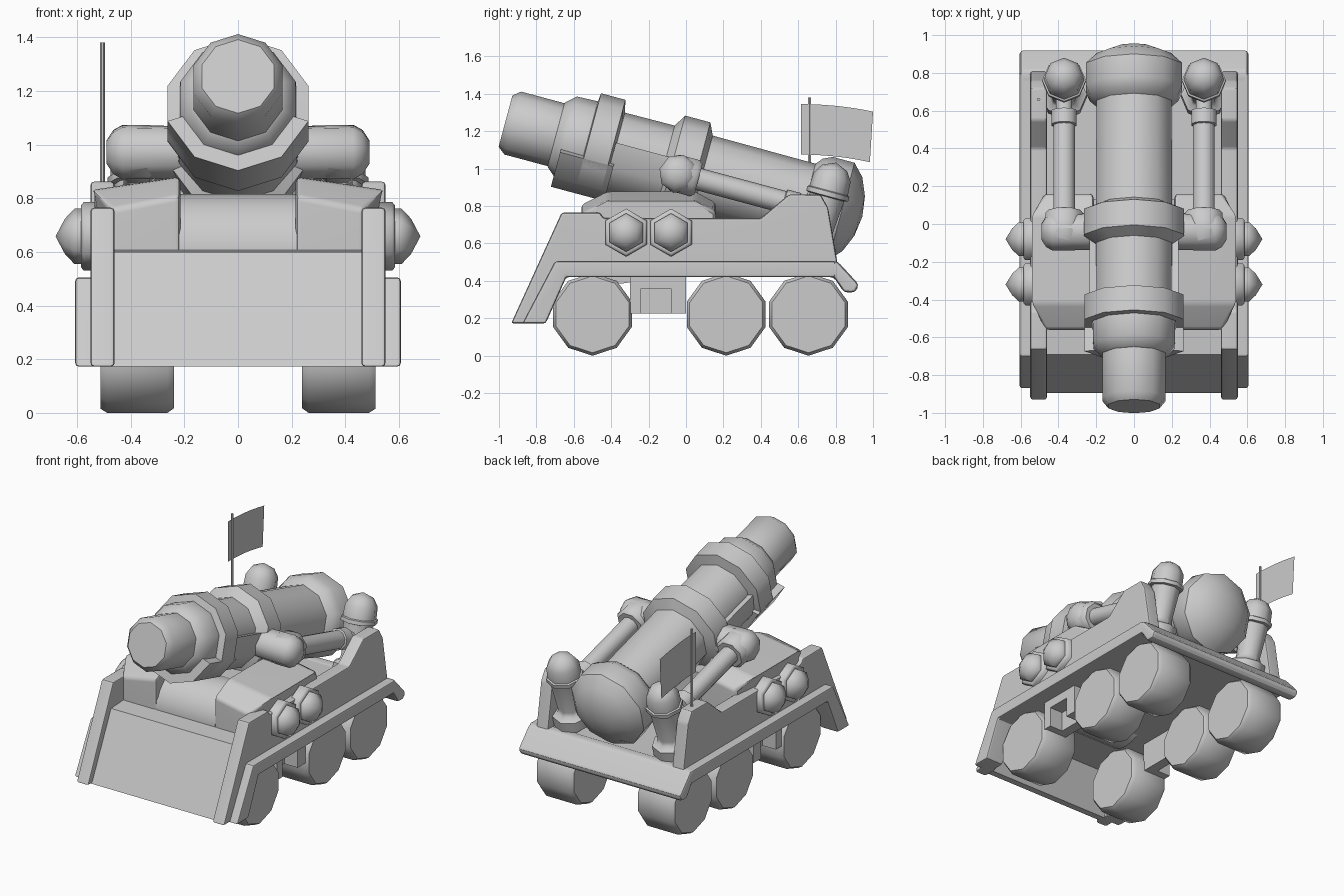
import bpy, bmesh, math
from mathutils import Vector

if "Cube" in bpy.data.objects:
    bpy.data.objects.remove(bpy.data.objects["Cube"])

grey = bpy.data.materials.new("armour grey")
grey.diffuse_color = (0.6, 0.6, 0.6, 1)
grey.use_nodes = True
grey.node_tree.nodes["Principled BSDF"].inputs["Base Color"].default_value = grey.diffuse_color


def finish(name, bm, angle=30):
    bmesh.ops.remove_doubles(bm, verts=bm.verts, dist=1e-5)
    bmesh.ops.recalc_face_normals(bm, faces=bm.faces)
    me = bpy.data.meshes.new(name)
    bm.to_mesh(me)
    bm.free()
    ob = bpy.data.objects.new(name, me)
    bpy.context.collection.objects.link(ob)
    me.materials.append(grey)
    bpy.ops.object.select_all(action='DESELECT')
    ob.select_set(True)
    bpy.context.view_layer.objects.active = ob
    bpy.ops.object.shade_smooth_by_angle(angle=math.radians(angle))
    return ob


def prism(name, pts, x0, x1, bevel=0.0, edit=None):
    """Extrude a (y, z) outline from x0 to x1."""
    bm = bmesh.new()
    a = [bm.verts.new((x0, y, z)) for y, z in pts]
    b = [bm.verts.new((x1, y, z)) for y, z in pts]
    bm.faces.new(a)
    bm.faces.new(b[::-1])
    n = len(pts)
    for i in range(n):
        j = (i + 1) % n
        bm.faces.new((a[i], b[i], b[j], a[j]))
    if edit:
        for v in bm.verts:
            edit(v.co)
    if bevel:
        bmesh.ops.recalc_face_normals(bm, faces=bm.faces)
        edges = [e for e in bm.edges if e.calc_face_angle(0) > 0.3]
        bmesh.ops.bevel(bm, geom=edges, offset=bevel, segments=2, profile=0.5,
                        affect='EDGES', clamp_overlap=True)
    ob = finish(name, bm)
    if bevel:
        ob.modifiers.new("clean_shading", 'WEIGHTED_NORMAL').keep_sharp = True
    return ob


def box(name, lo, hi, bevel=0.0):
    return prism(name, [(lo[1], lo[2]), (hi[1], lo[2]), (hi[1], hi[2]), (lo[1], hi[2])],
                 lo[0], hi[0], bevel)


def lathe(name, profile, origin, axis, up, sides=10, angle=40, start=0.0, sweep=360.0):
    """Revolve (distance, radius) points about an axis; profile ends should have radius 0."""
    bm = bmesh.new()
    o, ax, up = Vector(origin), Vector(axis).normalized(), Vector(up).normalized()
    side = ax.cross(up)
    full = sweep >= 360
    rings = []
    for k in range(sides if full else sides + 1):
        t = math.radians(start + sweep * k / sides)
        d = up * math.cos(t) + side * math.sin(t)
        rings.append([bm.verts.new(o + ax * s + d * r) for s, r in profile])
    for k in range(sides):
        a, b = rings[k], rings[(k + 1) % len(rings)]
        for i in range(len(profile) - 1):
            bm.faces.new((a[i], a[i + 1], b[i + 1], b[i]))
    if not full:
        bm.faces.new(rings[0])
        bm.faces.new(rings[-1][::-1])
    bmesh.ops.remove_doubles(bm, verts=bm.verts, dist=1e-5)
    bmesh.ops.dissolve_degenerate(bm, edges=bm.edges, dist=1e-5)
    return finish(name, bm, angle)


# Mortar barrel, tilted up towards the front
T = math.radians(15)
AX = Vector((0, math.cos(T), -math.sin(T)))
UP = Vector((0, math.sin(T), math.cos(T)))
MUZZLE = (0, -0.965, 1.254)
lathe("barrel", [(0, 0), (0, .142), (.04, .174), (.28, .174), (.285, .182), (.335, .226),
                 (.45, .23), (.455, .276), (.59, .276), (.605, .209), (.88, .211),
                 (.92, .277), (1.06, .277), (1.09, .212), (1.66, .209), (1.69, .245),
                 (1.74, .268), (1.86, .268), (1.92, .205), (1.96, .11), (1.975, 0)],
      MUZZLE, AX, UP, angle=42)
lathe("front_cradle", [(.325, 0), (.325, .276), (.62, .276), (.62, 0)], MUZZLE, AX, UP,
      sides=4, start=108, sweep=144)
lathe("rear_cradle", [(.6, 0), (.6, .24), (.92, .24), (.92, 0)], MUZZLE, AX, UP,
      sides=6, start=80, sweep=200)

# Hull deck, sloping front plate and rear lip
box("deck", (-.56, -.66, .42), (.56, .8, .5))
prism("front_plate", [(-.895, .172), (-.69, .6), (-.5, .61), (-.5, .42), (-.73, .42),
                      (-.85, .172)], -.47, .47)
prism("rear_lip", [(.74, .505), (.81, .505), (.925, .38), (.905, .338), (.845, .338),
                   (.79, .42), (.74, .42)], -.605, .605, .02)
lathe("trough_roller", [(-.22, 0), (-.22, .215), (.22, .215), (.22, 0)], (0, -.345, .6),
      (1, 0, 0), (0, 0, 1), sides=20)
box("trough_block", (-.25, -.35, .48), (.25, .13, .8))


def mirror_parts(s):
    tag = "right" if s > 0 else "left"

    # Side armour with raised rear shoulder
    prism("side_armour_" + tag,
          [(-.935, .172), (-.665, .765), (-.46, .765), (-.44, .735), (.40, .735), (.55, .862),
           (.72, .862), (.76, .79), (.81, .49), (-.68, .47), (-.83, .172)],
          s * .46, s * .55, .014)
    # Fender rail running down the front slope
    prism("fender_" + tag, [(-.875, .172), (-.70, .505), (.80, .505), (.80, .42), (-.64, .42),
                            (-.75, .172)], s * .47, s * .607, .014)

    # Upper hull half, sloping to the outside and narrowed at its ends
    def slope(co):
        if abs(co.x) > .4:
            co.z -= .05 if co.z > .75 else 0
            if co.y < -.5 or co.y > .12:
                co.x = s * .47
    prism("upper_hull_" + tag, [(-.56, .5), (-.56, .81), (-.42, .88), (.05, .88), (.16, .82),
                                (.16, .5), (.06, .5), (-.44, .5)],
          s * .215, s * .55, .02, slope)

    # Wheels
    for i, y in enumerate((-.5, .215, .655)):
        lathe(f"wheel_{tag}_{i + 1}", [(0, 0), (0, .203), (.025, .221), (.25, .221),
                                       (.275, .205), (.275, 0)],
              (s * .238, y, .221), (s, 0, 0), (0, 0, 1), angle=40)

    # Hanging step box with an open recess
    x0, x1 = sorted((s * .33, s * .5))
    box("step_front_" + tag, (x0, -.3, .225), (x1, -.24, .43))
    box("step_rear_" + tag, (x0, -.08, .225), (x1, 0, .43))
    box("step_top_" + tag, (x0, -.24, .36), (x1, -.08, .43))
    xb = sorted((s * .33, s * .4))
    box("step_back_" + tag, (xb[0], -.24, .225), (xb[1], -.08, .36))

    # Hexagonal side lamps
    for i, y in enumerate((-.32, -.08)):
        lathe(f"lamp_{tag}_{i + 1}",
              [(0, 0), (0, .128), (.06, .128), (.07, .115), (.07, .103), (.095, .103),
               (.13, .066), (.165, 0)],
              (s * .515, y, .658), (s, 0, 0), (0, 0, 1), sides=6, angle=62)

    # Trunnion pod, rod socket and recoil rod
    lathe("trunnion_" + tag, [(0, 0), (0, .1), (.23, .105), (.265, .085), (.29, .045), (.29, 0)],
          (s * .2, -.04, .972), (s, 0, 0), UP, sides=8, angle=50)
    rod = Vector((s * .37, -.02, .967))
    lathe("rod_socket_" + tag, [(-.09, 0), (-.09, .08), (-.04, .108), (.07, .108), (.09, .09),
                                (.09, 0)], rod, AX, UP, sides=8, angle=50, start=22.5)
    lathe("recoil_rod_" + tag, [(0, 0), (0, .06), (.56, .06),
                                (.565, .07), (.64, .07), (.645, .045), (.78, .045), (.78, 0)],
          rod, AX, UP, sides=10)

    # Leaning rear post with domed cap
    lathe("rear_post_" + tag, [(0, 0), (0, .12), (.07, .12), (.09, .085), (.12, .078),
                               (.33, .096), (.335, .116), (.36, .116), (.365, .106),
                               (.44, .102), (.49, .07), (.52, 0)],
          (s * .37, .668, .53), UP, AX, sides=8, angle=50)


for sign in (1, -1):
    mirror_parts(sign)

# Thin flag sheet on a pole
lathe("flag_pole", [(0, 0), (0, .009), (.66, .009), (.66, 0)], (-.505, .66, .72),
      (0, 0, 1), (1, 0, 0), sides=6)
bm = bmesh.new()
cols = []
for i in range(7):
    u = i / 6
    cols.append([bm.verts.new((-.505, .615 + .385 * u, 1.345 - .04 * u * u)),
                 bm.verts.new((-.505, .615 + .368 * u, 1.075 - .04 * u * u))])
for a, b in zip(cols, cols[1:]):
    bm.faces.new((a[0], a[1], b[1], b[0]))
finish("flag", bm)
